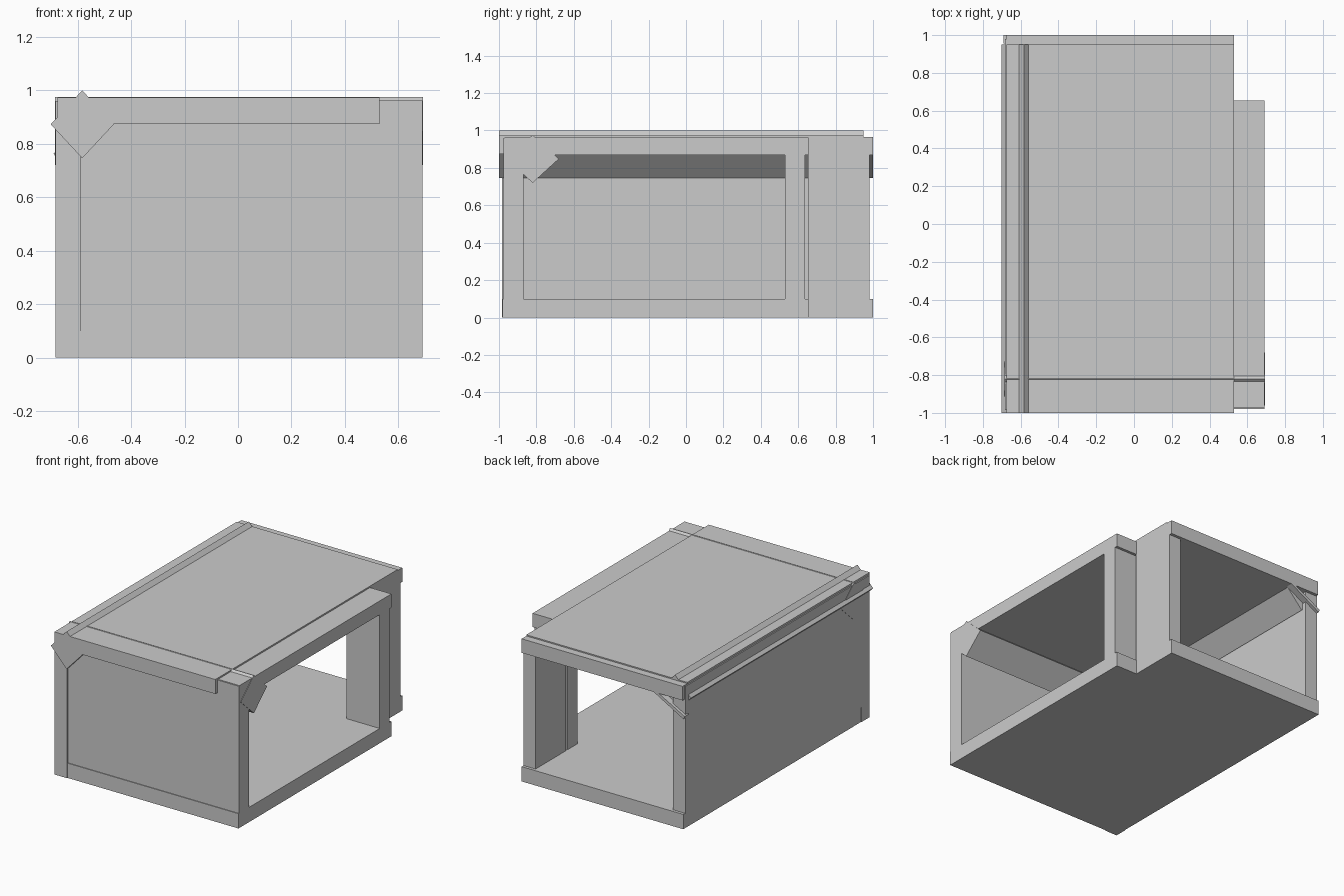
import bpy

if "Cube" in bpy.data.objects:
    bpy.data.objects.remove(bpy.data.objects["Cube"])


def prism(name, pts, lo, hi, axis):
    """Extrude a 2D outline between lo and hi along the given axis."""
    place = {
        "x": lambda p, d: (d, p[0], p[1]),
        "y": lambda p, d: (p[0], d, p[1]),
        "z": lambda p, d: (p[0], p[1], d),
    }[axis]
    n = len(pts)
    verts = [place(p, d) for d in (lo, hi) for p in pts]
    faces = [tuple(range(n))[::-1], tuple(range(n, 2 * n))]
    faces += [(i, (i + 1) % n, n + (i + 1) % n, n + i) for i in range(n)]
    if axis == "y":
        faces = [f[::-1] for f in faces]
    mesh = bpy.data.meshes.new(name)
    mesh.from_pydata(verts, [], faces)
    obj = bpy.data.objects.new(name, mesh)
    bpy.context.collection.objects.link(obj)
    return obj


def box(name, x, y, z):
    return prism(name, [(x[0], y[0]), (x[1], y[0]), (x[1], y[1]), (x[0], y[1])], z[0], z[1], "z")


def diamond(name, c, hu, hz, lo, hi, axis):
    u, z = c
    return prism(name, [(u + hu, z), (u, z + hz), (u - hu, z), (u, z - hz)], lo, hi, axis)


# Notched floor and roof slabs
prism("floor_slab", [(-0.68, -0.98), (0.69, -0.98), (0.69, 0.655),
                     (0.53, 0.655), (0.53, 1.0), (-0.68, 1.0)], 0.0, 0.1, "z")
prism("roof_slab", [(-0.675, -0.97), (0.53, -0.97), (0.53, 0.95), (-0.675, 0.95)],
      0.87, 0.973, "z")
box("roof_side_rail", (0.53, 0.69), (-0.97, 0.655), (0.87, 0.963))

# Roof edge beams
box("roof_front_beam", (-0.675, 0.53), (-1.0, -0.97), (0.875, 0.973))
box("roof_back_beam", (-0.675, 0.53), (0.95, 1.0), (0.87, 0.965))

# Solid walls
box("left_wall", (-0.683, -0.59), (-0.975, 0.98), (0.1, 0.96))
box("front_wall", (-0.675, 0.69), (-0.975, -0.87), (0.1, 0.96))
box("front_left_post", (-0.683, -0.59), (-0.985, -0.9), (0.0, 0.96))

# Column and recessed wall at the notched corner
box("side_column", (0.44, 0.69), (0.53, 0.637), (0.1, 0.87))
box("notch_wall", (0.44, 0.53), (0.652, 0.98), (0.1, 0.87))

# Diagonal edge beams set under the roof
diamond("left_edge_beam", (-0.583, 0.873), 0.118, 0.127, -1.0, 0.95, "y")
diamond("front_edge_beam", (-0.82, 0.848), 0.14, 0.128, -0.685, 0.693, "x")

# Thin diagonal brace at the back
prism("back_brace", [(-0.36, 0.925), (-0.375, 0.935), (-0.69, 0.765), (-0.68, 0.745)],
      0.955, 1.0, "y")
